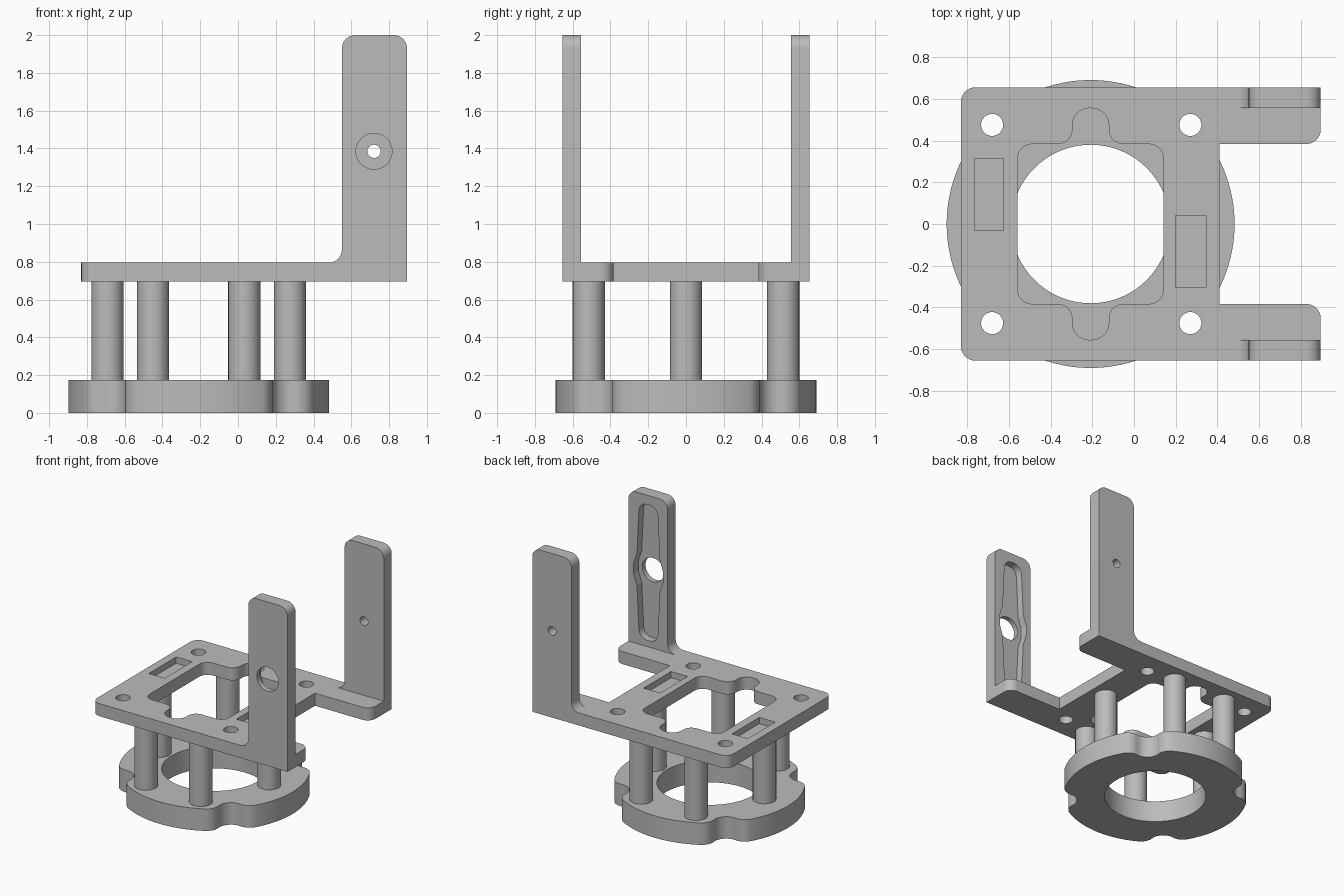
import bpy, bmesh, math
from mathutils import Vector

if "Cube" in bpy.data.objects:
    bpy.data.objects.remove(bpy.data.objects["Cube"])

grey = bpy.data.materials.new("plain grey")
grey.diffuse_color = (0.5, 0.5, 0.5, 1)
grey.use_nodes = True
grey.node_tree.nodes["Principled BSDF"].inputs["Base Color"].default_value = grey.diffuse_color
CX = -0.208               # centre line of ring and plate opening
R = 0.07                  # common corner radius


def arc(cx, cy, r, a0, a1, n):
    return [(cx + r * math.cos(a0 + (a1 - a0) * i / n),
             cy + r * math.sin(a0 + (a1 - a0) * i / n)) for i in range(n + 1)]


def circle(cx, cy, r, n=48):
    return arc(cx, cy, r, 0, math.tau, n)[:-1]


def rounded(points, n=8):
    """Outline from (x, y, radius) corners, each filleted by its radius."""
    out = []
    for i, (x, y, r) in enumerate(points):
        p = Vector((x, y))
        if r == 0:
            out.append((x, y))
            continue
        a = (Vector(points[i - 1][:2]) - p).normalized()
        b = (Vector(points[(i + 1) % len(points)][:2]) - p).normalized()
        half = a.angle(b) / 2
        c = p + (a + b).normalized() * (r / math.sin(half))
        s, e = p + a * (r / math.tan(half)) - c, p + b * (r / math.tan(half)) - c
        a0 = math.atan2(s.y, s.x)
        turn = (math.atan2(e.y, e.x) - a0 + math.pi) % math.tau - math.pi
        out += arc(c.x, c.y, r, a0, a0 + turn, n)
    return out


def box(x0, x1, y0, y1):
    return [(x0, y0), (x1, y0), (x1, y1), (x0, y1)]


def prism(name, outline, lo, hi, upright=False):
    """Extrude an outline along z, or along y when upright."""
    bm = bmesh.new()
    place = (lambda u, v, w: (u, w, v)) if upright else (lambda u, v, w: (u, v, w))
    low = [bm.verts.new(place(u, v, lo)) for u, v in outline]
    high = [bm.verts.new(place(u, v, hi)) for u, v in outline]
    bm.faces.new(low)
    bm.faces.new(high)
    for i in range(len(low)):
        bm.faces.new((low[i - 1], low[i], high[i], high[i - 1]))
    bmesh.ops.recalc_face_normals(bm, faces=bm.faces)
    mesh = bpy.data.meshes.new(name)
    bm.to_mesh(mesh)
    bm.free()
    ob = bpy.data.objects.new(name, mesh)
    bpy.context.collection.objects.link(ob)
    mesh.materials.append(grey)
    return ob


def select(ob):
    bpy.ops.object.select_all(action='DESELECT')
    ob.select_set(True)
    bpy.context.view_layer.objects.active = ob


def combine(ob, tool, operation='DIFFERENCE'):
    mod = ob.modifiers.new("combine", 'BOOLEAN')
    mod.operation, mod.solver, mod.object = operation, 'EXACT', tool
    select(ob)
    bpy.ops.object.modifier_apply(modifier=mod.name)
    bpy.data.objects.remove(tool)


# base ring with four filleted notches on the diagonals
RO, NOTCH, FIL = 0.69, 0.10, 0.10
rf = RO - FIL
da = math.acos((rf**2 + RO**2 - (NOTCH + FIL)**2) / (2 * rf * RO))
outline = []
for k in range(4):
    t = math.radians(45 + 90 * k)
    nx, ny = RO * math.cos(t), RO * math.sin(t)
    fx, fy = rf * math.cos(t - da), rf * math.sin(t - da)
    gx, gy = rf * math.cos(t + da), rf * math.sin(t + da)
    to_notch = math.atan2(ny - fy, nx - fx) - (t - da)
    to_notch = (to_notch + math.pi) % math.tau - math.pi
    outline += arc(fx, fy, FIL, t - da, t - da + to_notch, 8)
    b0 = math.atan2(fy - ny, fx - nx)
    b1 = math.atan2(gy - ny, gx - nx)
    sweep = (b1 - b0 + math.pi) % math.tau - math.pi
    outline += arc(nx, ny, NOTCH, b0, b0 + sweep, 12)[1:]
    outline += arc(gx, gy, FIL, t + da - to_notch, t + da, 8)[1:]
    outline += arc(0, 0, RO, t + da, t + math.pi / 2 - da, 24)[1:-1]
ring = prism("base_ring", [(x + CX, y) for x, y in outline], 0, 0.175)
combine(ring, prism("cutter", circle(CX, 0, 0.38, 72), -0.1, 0.3))
parts = [ring]

# six pillars between ring and plate
for dx, y in ((-.483, 0), (.483, 0), (-.241, -.515), (.241, -.515),
              (-.241, .515), (.241, .515)):
    parts.append(prism("pillar", circle(CX + dx, y, 0.085), 0.17, 0.70))

# top plate with two arms
half = [(-.83, .655, R), (.895, .655, 0), (.895, .383, R), (.41, .383, 0)]
plate = prism("bracket_plate", rounded(
    half + [(x, -y, r) for x, y, r in reversed(half)]), 0.695, 0.795)

# uprights with a filleted foot
tower = rounded([(.43, .695, 0), (.895, .695, 0), (.895, 2, R), (.55, 2, R),
                 (.55, .795, R), (.43, .795, 0)])
for y0, y1 in ((-.655, -.555), (.555, .655)):
    combine(plate, prism("upright", tower, y0, y1, True), 'UNION')

# central opening with a lobe front and back
w, lw = 0.35, 0.087
side = [(-w, .383, R), (-lw, .383, R), (-lw, .555, .08), (lw, .555, .08),
        (lw, .383, R), (w, .383, R)]
opening = rounded([(CX + x, y, r) for x, y, r in
                   side + [(x, -y, r) for x, y, r in reversed(side)]])
combine(plate, prism("cutter", opening, 0.6, 0.9))

# screw holes and two blind pockets
for x in (-.68, .27):
    for y in (-.475, .475):
        combine(plate, prism("cutter", circle(x, y, 0.053, 32), 0.6, 0.9))
for b in ((-.765, -.625, -.03, .315), (.2, .345, -.305, .04)):
    combine(plate, prism("cutter", box(*b), 0.745, 0.9))

# pivot holes, and the tapered recess inside the front upright
HX, HZ = 0.72, 1.385
combine(plate, prism("cutter", circle(HX, HZ, 0.035, 32), 0.4, 0.8, True))
quarter = [(.13, .04, .04), (.1, .13, .05), (.08, .54, .07)]
right = [(x, -z, r) for x, z, r in reversed(quarter)] + quarter
recess = rounded([(HX + x, HZ + z, r) for x, z, r in
                  right + [(-x, -z, r) for x, z, r in right]])
combine(plate, prism("cutter", recess, -.615, -.5, True))
combine(plate, prism("cutter", circle(HX, HZ, 0.095), -.8, -.5, True))
parts.append(plate)

for ob in parts:
    select(ob)
    bpy.ops.object.shade_smooth_by_angle(angle=math.radians(30))
